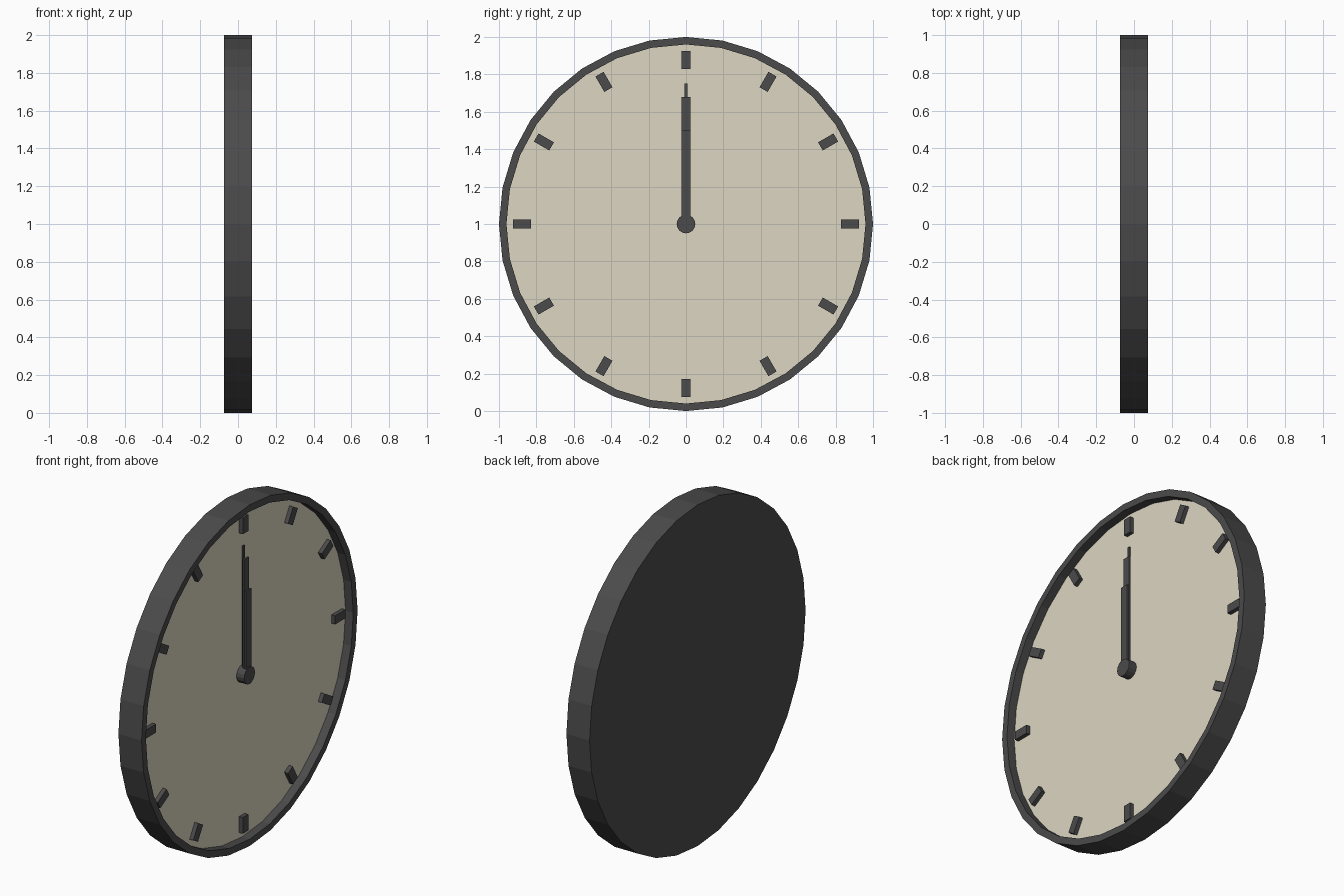
import bpy, bmesh, math
from mathutils import Matrix, Vector

if "Cube" in bpy.data.objects:
    bpy.data.objects.remove(bpy.data.objects["Cube"])

CENTRE = Matrix.Translation((0, 0, 1))
TO_X = Matrix.Rotation(math.pi / 2, 4, 'Y')


def material(name, color):
    m = bpy.data.materials.new(name)
    m.diffuse_color = color
    m.use_nodes = True
    m.node_tree.nodes["Principled BSDF"].inputs["Base Color"].default_value = m.diffuse_color
    return m


DARK = material("dark_grey", (0.07, 0.07, 0.07, 1))
CREAM = material("cream", (0.72, 0.67, 0.54, 1))


def finish(bm, name, mat):
    bmesh.ops.recalc_face_normals(bm, faces=bm.faces)
    me = bpy.data.meshes.new(name)
    bm.to_mesh(me)
    bm.free()
    me.materials.append(mat)
    ob = bpy.data.objects.new(name, me)
    bpy.context.collection.objects.link(ob)
    return ob


def disc(radius, x0, x1, sides):
    """Cylinder along x, centred on the clock axis."""
    bm = bmesh.new()
    place = CENTRE @ Matrix.Translation(((x0 + x1) / 2, 0, 0)) @ TO_X
    bmesh.ops.create_cone(bm, cap_ends=True, segments=sides, radius1=radius,
                          radius2=radius, depth=x1 - x0, matrix=place)
    return bm


def bar(name, x0, x1, width, r0, r1, angle=0):
    """Box reaching from radius r0 to r1 in the given clock direction."""
    bm = bmesh.new()
    place = (CENTRE @ Matrix.Rotation(angle, 4, 'X')
             @ Matrix.Translation(((x0 + x1) / 2, 0, (r0 + r1) / 2))
             @ Matrix.Diagonal((x1 - x0, width, r1 - r0, 1)))
    bmesh.ops.create_cube(bm, size=1, matrix=place)
    return finish(bm, name, DARK)


# Case: solid disc with a recessed front
bm = disc(1.0, -0.075, 0.075, 32)
bm.normal_update()
front = max(bm.faces, key=lambda f: f.calc_center_median().x)
bmesh.ops.inset_region(bm, faces=[front], thickness=0.04)
out = bmesh.ops.extrude_face_region(bm, geom=[front])
bmesh.ops.translate(bm, vec=Vector((-0.06, 0, 0)),
                    verts=[v for v in out["geom"] if isinstance(v, bmesh.types.BMVert)])
if front.is_valid:
    bmesh.ops.delete(bm, geom=[front], context='FACES_ONLY')
finish(bm, "clock_case", DARK)

# Dial
finish(disc(0.96, 0.015, 0.025, 32), "dial", CREAM)

# Hour markers
for i in range(12):
    bar(f"hour_marker_{i + 1}", 0.02, 0.049, 0.05, 0.83, 0.925, i * math.pi / 6)

# Hands and hub
bar("second_hand", 0.03, 0.04, 0.016, 0, 0.75)
bar("minute_hand", 0.045, 0.055, 0.046, 0, 0.68)
bar("hour_hand", 0.06, 0.07, 0.05, 0, 0.5)
finish(disc(0.05, 0.02, 0.075, 16), "hub", DARK)
